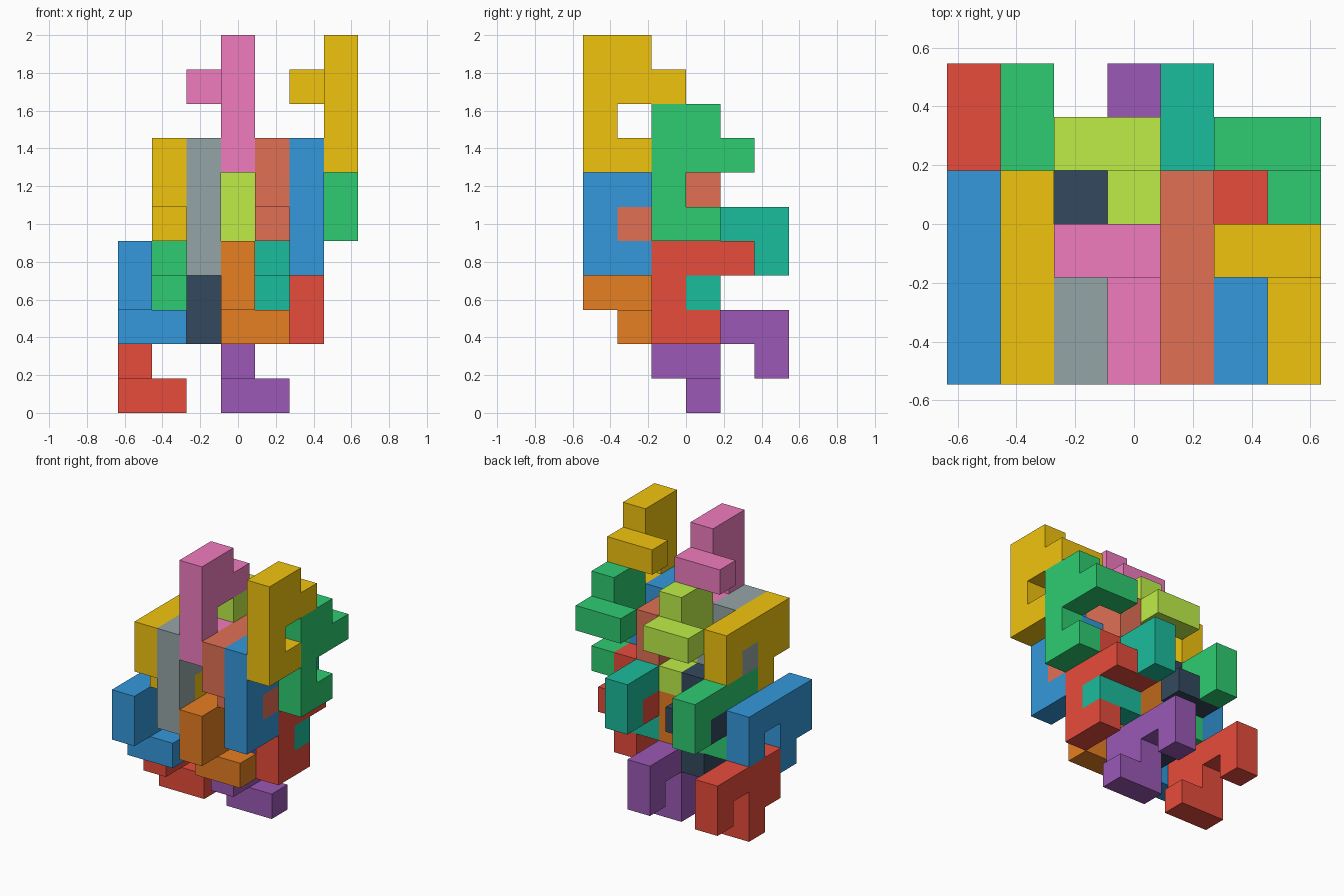
import bpy, bmesh, math
from mathutils import Vector

if "Cube" in bpy.data.objects:
    bpy.data.objects.remove(bpy.data.objects["Cube"])

U = 2 / 11                                # edge of one cube cell
ORIGIN = Vector((-3.5, -3.0, 0.0))        # grid corner, in cells

# The one puzzle shape: (along spine, out from spine, sideways)
SHAPE = [(0, 0, 0), (1, 0, 0), (2, 0, 0), (3, 0, 0), (0, 1, 0),
         (2, 1, 0), (3, 1, 0), (2, 2, 0), (2, 2, 1)]

X, Y, Z = Vector((1, 0, 0)), Vector((0, 1, 0)), Vector((0, 0, 1))
UPRIGHT = (Z, Y, -X)
LYING = (-Y, -Z, X)

COLOURS = {
    "red": "e74c3c", "blue": "3498db", "green": "2ecc71", "yellow": "f1c40f",
    "purple": "9b59b6", "orange": "e67e22", "teal": "1abc9c", "grey": "95a5a6",
    "dark": "34495e", "pink": "f07cbe", "lime": "bfee49", "salmon": "e17055",
}


def material(name):
    mat = bpy.data.materials.get(name)
    if mat is None:
        mat = bpy.data.materials.new(name)
        srgb = [int(COLOURS[name][i:i + 2], 16) / 255 for i in (0, 2, 4)]
        mat.diffuse_color = [((c + 0.055) / 1.055) ** 2.4 for c in srgb] + [1.0]
        mat.use_nodes = True
        mat.node_tree.nodes["Principled BSDF"].inputs["Base Color"].default_value = mat.diffuse_color
    return mat


def puzzle_piece(name, colour, anchor, frame):
    s, t, w = frame
    cells = {tuple(int(c) for c in Vector(anchor) + s * a + t * b + w * d)
             for a, b, d in SHAPE}
    bm = bmesh.new()
    for cell in cells:
        centre = Vector(cell) + Vector((0.5, 0.5, 0.5)) + ORIGIN
        for n, u, v in ((X, Y, Z), (Y, Z, X), (Z, X, Y)):
            for sign in (1, -1):
                if tuple(int(c) for c in Vector(cell) + n * sign) in cells:
                    continue              # inner wall between two cells
                mid = centre + n * sign / 2
                ring = [(-1, -1), (1, -1), (1, 1), (-1, 1)][::sign]
                bm.faces.new([bm.verts.new((mid + u * p / 2 + v * q / 2) * U)
                              for p, q in ring])
    bmesh.ops.remove_doubles(bm, verts=bm.verts, dist=1e-4)
    bmesh.ops.dissolve_limit(bm, angle_limit=math.radians(1),
                             verts=bm.verts, edges=bm.edges)
    mesh = bpy.data.meshes.new(name)
    bm.to_mesh(mesh)
    bm.free()
    mesh.materials.append(material(colour))
    obj = bpy.data.objects.new(name, mesh)
    bpy.context.collection.objects.link(obj)


# Upright pieces: colour and grid cell of the spine's foot
for colour, anchor in [("yellow", (6, 0, 7)), ("green", (6, 2, 5)),
                       ("blue", (5, 0, 4)), ("red", (5, 2, 2)),
                       ("pink", (3, 0, 7)), ("lime", (3, 2, 5)),
                       ("grey", (2, 0, 4)), ("dark", (2, 2, 2))]:
    puzzle_piece("upright_piece_" + colour, colour, anchor, UPRIGHT)

# Lying pieces: colour and grid cell of the spine's rear end
for colour, anchor in [("purple", (3, 5, 2)), ("orange", (3, 3, 4)),
                       ("red", (0, 5, 2)), ("blue", (0, 3, 4)),
                       ("yellow", (1, 3, 7)), ("green", (1, 5, 5)),
                       ("salmon", (4, 3, 7)), ("teal", (4, 5, 5))]:
    puzzle_piece("lying_piece_" + colour, colour, anchor, LYING)
